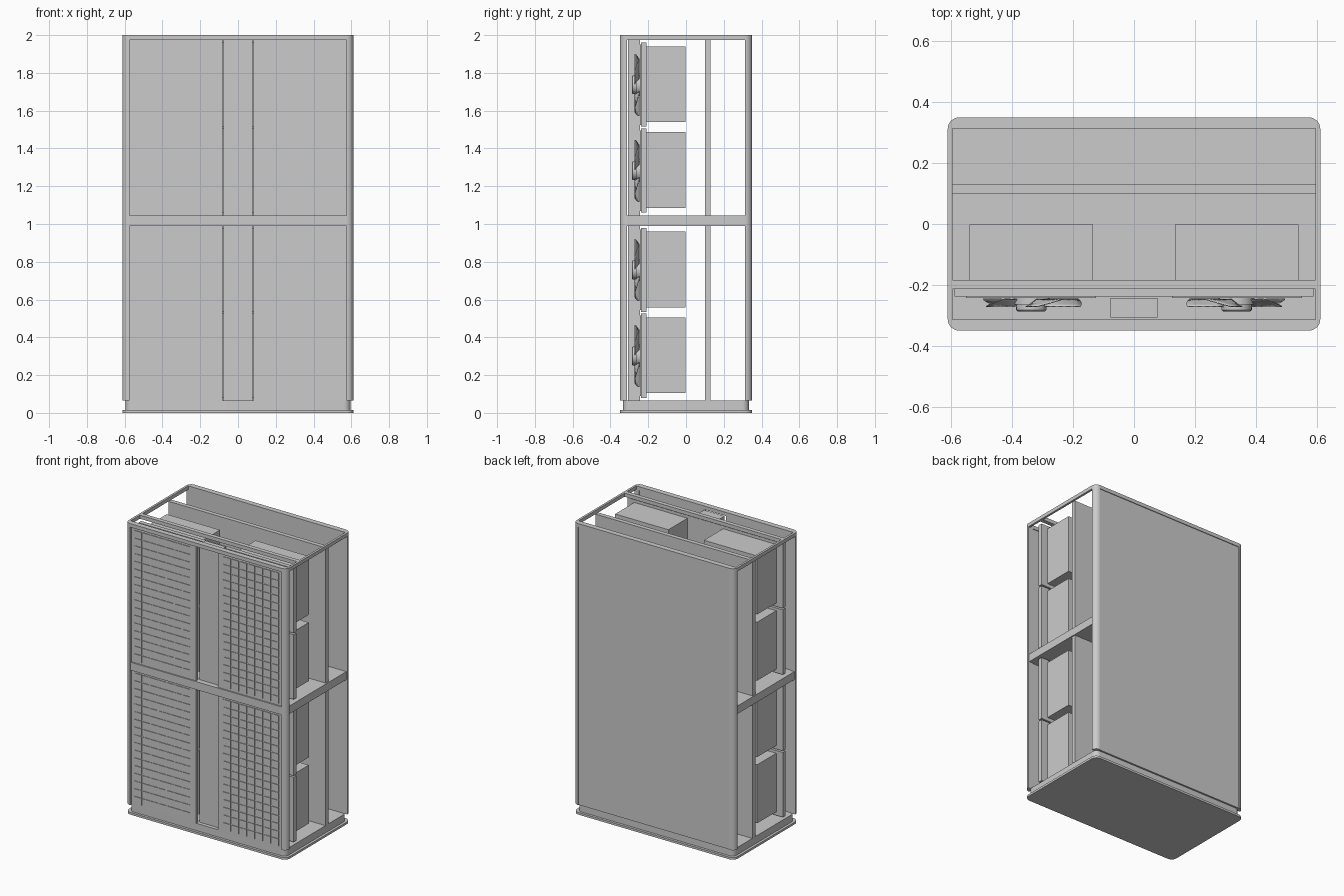
import bpy, bmesh, math

cube = bpy.data.objects.get("Cube")
if cube:
    bpy.data.objects.remove(cube, do_unlink=True)

# One grey finish for the whole cabinet
grey = bpy.data.materials.new("light grey")
grey.use_nodes = True
colour = (0.6, 0.6, 0.6, 1)
grey.diffuse_color = colour
grey.node_tree.nodes["Principled BSDF"].inputs["Base Color"].default_value = colour


def finish(name, bm, smooth=False):
    bmesh.ops.recalc_face_normals(bm, faces=bm.faces)
    mesh = bpy.data.meshes.new(name)
    bm.to_mesh(mesh)
    bm.free()
    mesh.materials.append(grey)
    obj = bpy.data.objects.new(name, mesh)
    bpy.context.collection.objects.link(obj)
    if smooth:
        bpy.ops.object.select_all(action="DESELECT")
        obj.select_set(True)
        bpy.context.view_layer.objects.active = obj
        bpy.ops.object.shade_smooth_by_angle()
    return obj


def box(name, x, y, z):
    """Box from (low, high) pairs along each axis."""
    bm = bmesh.new()
    bmesh.ops.create_cube(bm, size=1)
    for v in bm.verts:
        v.co = [lo + (hi - lo) * (c + 0.5) for c, (lo, hi) in zip(v.co, (x, y, z))]
    return finish(name, bm)


def prism(name, outline, z0, z1):
    bm = bmesh.new()
    face = bm.faces.new([bm.verts.new((x, y, z0)) for x, y in outline])
    top = bmesh.ops.extrude_face_region(bm, geom=[face])["geom"]
    for v in top:
        if isinstance(v, bmesh.types.BMVert):
            v.co.z = z1
    return finish(name, bm, True)


def arc(cx, cy, r, start, steps=8):
    return [(cx + r * math.cos(a), cy + r * math.sin(a))
            for a in (math.radians(start + 90 * i / steps) for i in range(steps + 1))]


def rounded(w, d, r):
    pts = []
    for sx, sy, start in ((1, 1, 0), (-1, 1, 90), (-1, -1, 180), (1, -1, 270)):
        pts += arc(sx * (w - r), sy * (d - r), r, start)
    return pts


W, D, POST = 0.612, 0.35, 0.037
BOTTOM, TOP = 0.065, 2.0
BAYS = ((BOTTOM, 0.99), (1.045, 1.975))

# Base plate and plinth
prism("base_plate", rounded(W, D, 0.04), 0, 0.015)
prism("plinth", rounded(0.595, 0.333, 0.035), 0.015, BOTTOM)

# Rounded corner posts
for label, sx, sy, start in (("back_left", 1, 1, 0), ("back_right", -1, 1, 90),
                             ("front_right", -1, -1, 180), ("front_left", 1, -1, 270)):
    cx, cy = sx * (W - POST), sy * (D - POST)
    prism("post_" + label, [(cx, cy)] + arc(cx, cy, POST, start), BOTTOM, TOP)

# Top frame
inner_x, inner_y = W - POST, D - POST
for label, s in (("left", 1), ("right", -1)):
    box("top_side_rail_" + label, sorted((s * 0.597, s * W)), (-inner_y, inner_y), (1.975, TOP))
for label, s in (("back", 1), ("front", -1)):
    box("top_rail_" + label, (-inner_x, inner_x), sorted((s * inner_y, s * D)), (1.975, TOP))
box("top_cross_bar", (-0.597, 0.597), (-0.213, -0.184), (1.975, TOP))

# Middle shelf, its front rail and the back panel
box("middle_shelf", (-0.605, 0.605), (-inner_y, inner_y), (0.99, 1.045))
box("front_middle_rail", (-inner_x, inner_x), (-0.345, -inner_y), (0.99, 1.045))
box("back_panel", (-inner_x, inner_x), (inner_y, 0.345), (BOTTOM, 1.975))


def fan(name, x, z, mirror):
    """Hub and twisted sweeping blades, facing the front."""
    hub = []
    for r, y0, y1 in ((0.059, -0.265, -0.243), (0.05, -0.287, -0.265)):
        hub.append((r, y0))
        hub.append((r, y1))
    profile = [(0, -0.287), (0.045, -0.287), (0.05, -0.282), (0.05, -0.265),
               (0.059, -0.265), (0.059, -0.243), (0, -0.243)]
    bm = bmesh.new()
    verts = [bm.verts.new((r, y, 0)) for r, y in profile]
    edges = [bm.edges.new(pair) for pair in zip(verts, verts[1:])]
    bmesh.ops.spin(bm, geom=verts + edges, axis=(0, 1, 0), cent=(0, 0, 0),
                   angle=math.tau, steps=24, use_duplicate=False)
    bmesh.ops.remove_doubles(bm, verts=bm.verts, dist=0.0005)
    bmesh.ops.translate(bm, verts=bm.verts, vec=(x, 0, z))
    finish(name + "_hub", bm, True)

    bm = bmesh.new()
    radial, chord = 5, 4
    for k in range(5):
        rows = []
        for i in range(radial + 1):
            t = i / radial
            r = 0.05 + 0.115 * t
            width = 0.42 + 0.3 * math.sin(math.pi * min(t, 0.85))
            row = []
            for j in range(chord + 1):
                u = j / chord - 0.5
                a = math.pi / 2 + math.tau * k / 5 + mirror * (0.4 * t + width * u)
                y = -0.259 + 0.024 * u
                row.append(bm.verts.new((x + r * math.cos(a), y, z + r * math.sin(a))))
            rows.append(row)
        for a, b in zip(rows, rows[1:]):
            for j in range(chord):
                bm.faces.new((a[j], a[j + 1], b[j + 1], b[j]))
    blades = finish(name + "_blades", bm, True)
    thick = blades.modifiers.new("thickness", "SOLIDIFY")
    thick.thickness = 0.003
    thick.offset = 0


for level, (z0, z1) in zip(("lower", "upper"), BAYS):
    # Inner wall and central column
    box(level + "_inner_wall", (-0.597, 0.597), (0.1, 0.13), (z0, z1))
    box(level + "_centre_column", (-0.078, 0.078), (-0.308, -0.243), (z0, z1))

    # Front leaves covered in a fine grid of low tiles
    for side, s in (("left", 1), ("right", -1)):
        name = level + "_" + side
        box(name + "_front_leaf", sorted((s * 0.083, s * inner_x)), (-0.336, -0.318), (z0, z1))
        low = 0.125 if s > 0 else -0.55
        tile = box(name + "_front_tiles", (low, low + 0.056), (-0.34, -0.334),
                   (z0 + 0.015, z0 + 0.063))
        for axis, count, step in ((0, 7, 0.061), (2, 17, 0.053)):
            repeat = tile.modifiers.new("repeat", "ARRAY")
            repeat.count = count
            repeat.use_relative_offset = False
            repeat.use_constant_offset = True
            offset = [0, 0, 0]
            offset[axis] = step
            repeat.constant_offset_displace = offset

    # Two stacked units, each with a mounting plate, cases and fans
    for row, dz in (("bottom", 0.015), ("top", 0.47)):
        base = z0 + dz
        name = level + "_" + row
        box(name + "_mounting_plate", (-0.59, 0.59), (-0.238, -0.209), (base, base + 0.445))
        for side, s in (("left", 1), ("right", -1)):
            part = name + "_" + side
            box(part + "_case", sorted((s * 0.135, s * 0.54)), (-0.209, -0.002),
                (base + 0.024, base + 0.426))
            box(part + "_fan_plate", sorted((s * 0.125, s * 0.552)), (-0.243, -0.238),
                (base + 0.01, base + 0.435))
            fan(part + "_fan", s * 0.337, base + 0.222, s)
